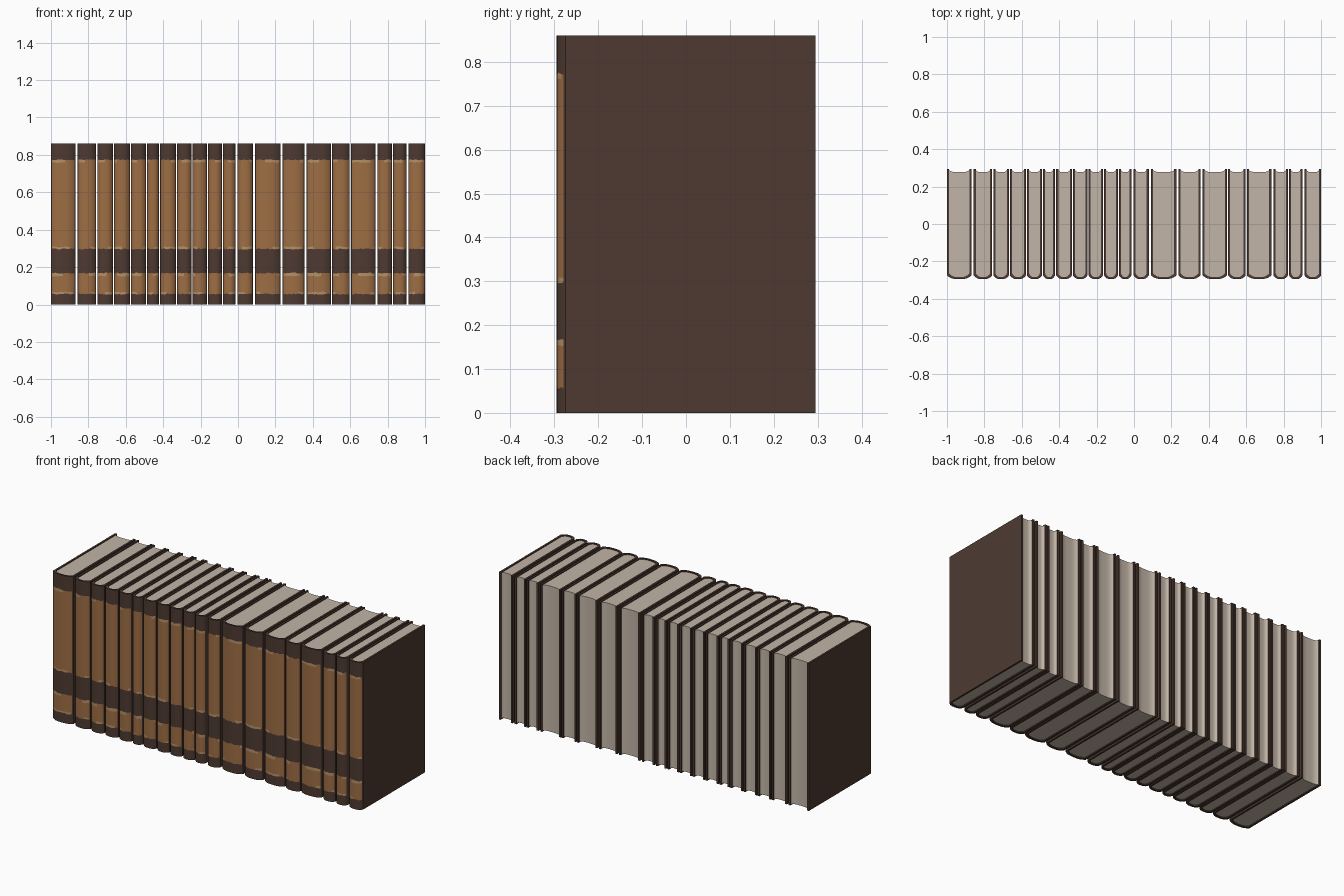
import bpy, bmesh, random

random.seed(4)
cube = bpy.data.objects.get("Cube")
if cube:
    bpy.data.objects.remove(cube)


def material(name, rgb):
    m = bpy.data.materials.new(name)
    m.use_nodes = True
    m.diffuse_color = (*rgb, 1)
    m.node_tree.nodes["Principled BSDF"].inputs["Base Color"].default_value = (*rgb, 1)
    return m


COVER = material("dark brown leather", (0.075, 0.042, 0.031))
LABEL = material("orange brown label", (0.34, 0.155, 0.058))
WORN = material("worn tan edge", (0.46, 0.28, 0.135))
PAPER = material("beige paper", (0.54, 0.46, 0.385))

HEIGHT, DEPTH, SHOULDER, BULGE, BOARD = 0.86, 0.295, -0.275, 0.02, 0.011

# Spine bands from bottom to top: upper height and kind
BANDS = [(0.056, "cover"), (0.066, "worn"), (0.152, "label"), (0.168, "worn"),
         (0.297, "cover"), (0.309, "worn"), (0.76, "label"), (0.774, "worn"),
         (HEIGHT, "cover")]
LEVELS = [0] + [top for top, kind in BANDS]
ACROSS = [-1, -0.92, -0.8, -0.6, -0.4, -0.2, 0, 0.2, 0.4, 0.6, 0.8, 0.92, 1]

# Centres of the gaps between neighbouring books
GAPS = [-0.863, -0.755, -0.666, -0.575, -0.489, -0.419, -0.329, -0.246, -0.163,
        -0.083, -0.008, 0.085, 0.232, 0.361, 0.5, 0.6, 0.74, 0.826, 0.906]
WIDE = {0, 10, 11, 12, 13, 16, 18}


def add_object(name, bm, mats):
    bmesh.ops.recalc_face_normals(bm, faces=bm.faces)
    mesh = bpy.data.meshes.new(name)
    bm.to_mesh(mesh)
    bm.free()
    for m in mats:
        mesh.materials.append(m)
    ob = bpy.data.objects.new(name, mesh)
    bpy.context.collection.objects.link(ob)
    return ob


def u_path(mid, half, inset):
    """Plan of the cover: back edge, rounded spine, back edge."""
    w = half - inset
    arc = [(mid + u * w, SHOULDER + inset - BULGE * (1 - abs(u) ** 3)) for u in ACROSS]
    return [(mid - w, DEPTH)] + arc + [(mid + w, DEPTH)]


def build_cover(name, mid, half):
    bm = bmesh.new()
    outer, inner = u_path(mid, half, 0), u_path(mid, half, BOARD)
    n, last = len(outer), len(LEVELS) - 1
    rows = []
    for k, z in enumerate(LEVELS):
        row = []
        for i, (x, y) in enumerate(outer):
            ragged = 0 < k < last and 1 < i < n - 2
            row.append(bm.verts.new((x, y, z + ragged * random.uniform(-0.003, 0.003))))
        rows.append(row)
    low, high = ([bm.verts.new((x, y, z)) for x, y in inner] for z in (0, HEIGHT))

    # Outside of the cover with the painted spine bands
    for k, (top, kind) in enumerate(BANDS):
        split, flip = random.randint(4, n - 4), random.random() < 0.5
        for i in range(n - 1):
            f = bm.faces.new((rows[k][i], rows[k][i + 1], rows[k + 1][i + 1], rows[k + 1][i]))
            if 2 <= i <= n - 4 and kind != "cover":
                worn = kind == "worn" and (i < split) != flip
                f.material_index = 2 if worn else 1

    # Inside, top and bottom rims
    for i in range(n - 1):
        bm.faces.new((low[i], low[i + 1], high[i + 1], high[i]))
        bm.faces.new((rows[0][i], rows[0][i + 1], low[i + 1], low[i]))
        bm.faces.new((rows[-1][i], rows[-1][i + 1], high[i + 1], high[i]))
    # Rear edges of the two boards
    for i in (0, n - 1):
        bm.faces.new([r[i] for r in rows] + [high[i], low[i]])
    return add_object(name, bm, [COVER, LABEL, WORN])


def build_pages(name, mid, half):
    bm = bmesh.new()
    w = half - BOARD
    front = u_path(mid, half, BOARD)[1:-1]
    # Hollow fore edge at the back
    back = [(mid + u * w, 0.277 + 0.011 * u ** 4) for u in reversed(ACROSS)]
    base = bm.faces.new([bm.verts.new((x, y, 0.006)) for x, y in front + back])
    ext = bmesh.ops.extrude_face_region(bm, geom=[base])
    tops = [g for g in ext["geom"] if isinstance(g, bmesh.types.BMVert)]
    bmesh.ops.translate(bm, verts=tops, vec=(0, 0, HEIGHT - 0.011))
    return add_object(name, bm, [PAPER])


# Row of books
books = []
left = -1.0
for n, gap in enumerate(GAPS + [None]):
    space = 0.006 if n in WIDE else 0.003
    right = 1.0 if gap is None else gap - space
    mid, half = (left + right) / 2, (right - left) / 2
    books.append(build_cover(f"book_{n + 1}_cover", mid, half))
    books.append(build_pages(f"book_{n + 1}_pages", mid, half))
    if gap is not None:
        left = gap + space

bpy.ops.object.select_all(action="DESELECT")
for ob in books:
    ob.select_set(True)
bpy.context.view_layer.objects.active = books[0]
bpy.ops.object.shade_smooth_by_angle(angle=0.6)
